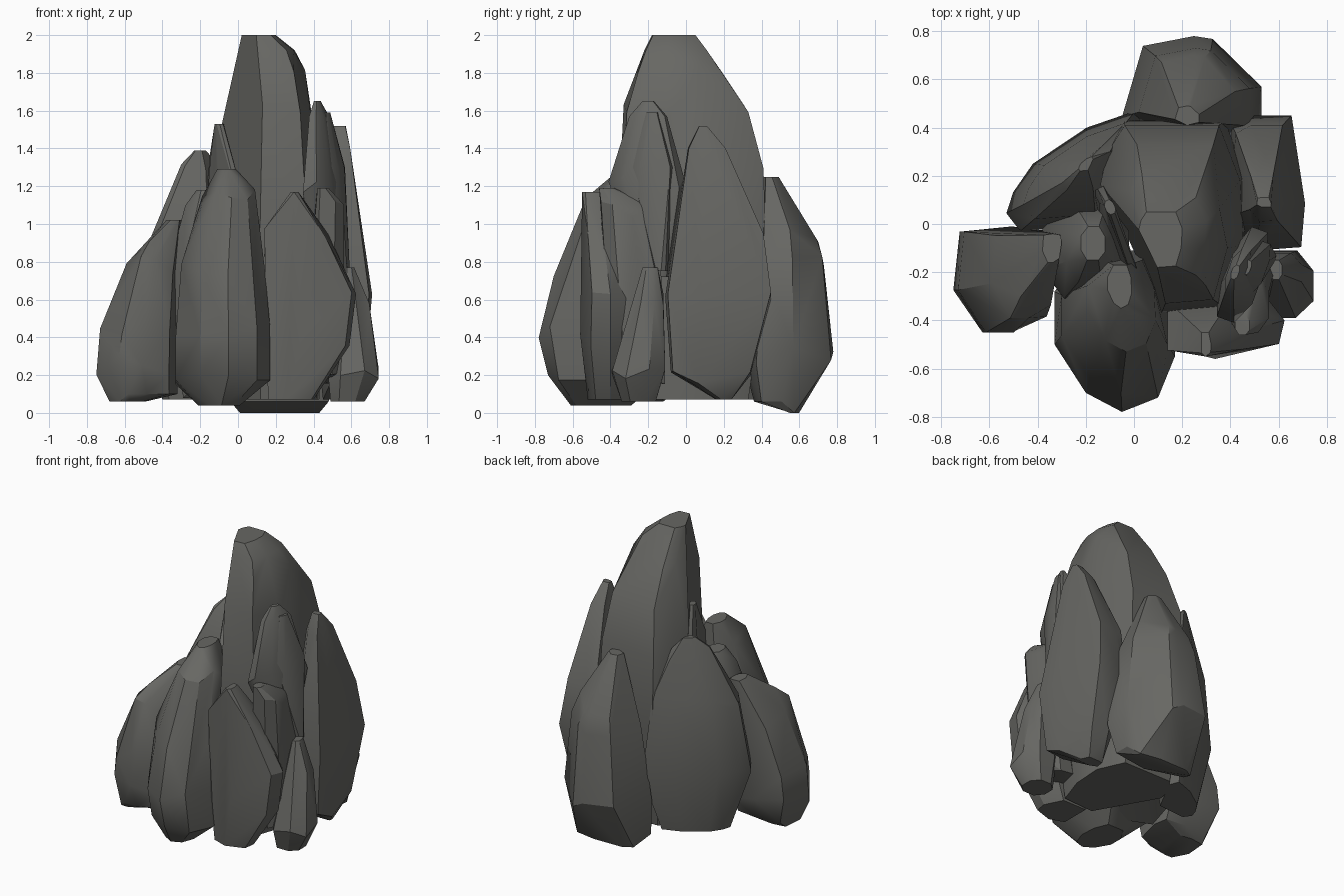
import bpy, bmesh, math, random

random.seed(7)
stone = bpy.data.materials.new("dark grey stone")
stone.diffuse_color = (0.135, 0.135, 0.125, 1)

OVAL = [(-1, -.4), (-1, .45), (-.4, 1), (.5, 1), (1, .4), (1, -.5), (.45, -1), (-.5, -1)]


def rock(name, outline, rings, yaw=0):
    """Faceted rock: hull of a plan outline (-1..1) scaled to rings (z, cx, cy, half x, half y)."""
    bm = bmesh.new()
    c, s = math.cos(math.radians(yaw)), math.sin(math.radians(yaw))
    for z, cx, cy, rx, ry in rings:
        for u, v in outline:
            x, y = u * rx, v * ry
            dz = random.uniform(-0.05, 0.05) if 0.1 < z < 1.9 and rx > 0.07 else 0
            bm.verts.new((cx + c * x - s * y, cy + s * x + c * y, z + dz))
    hull = bmesh.ops.convex_hull(bm, input=bm.verts[:])
    loose = {g for g in hull["geom_interior"] + hull["geom_unused"]
             if isinstance(g, bmesh.types.BMVert)}
    bmesh.ops.delete(bm, geom=list(loose), context="VERTS")
    bmesh.ops.dissolve_limit(bm, angle_limit=math.radians(7),
                             verts=bm.verts[:], edges=bm.edges[:])
    bmesh.ops.recalc_face_normals(bm, faces=bm.faces[:])
    me = bpy.data.meshes.new(name)
    bm.to_mesh(me)
    bm.free()
    me.materials.append(stone)
    ob = bpy.data.objects.new(name, me)
    bpy.context.collection.objects.link(ob)
    bpy.ops.object.select_all(action="DESELECT")
    ob.select_set(True)
    bpy.context.view_layer.objects.active = ob
    bpy.ops.object.shade_smooth_by_angle(angle=math.radians(28))


# Tall middle spire, cut away on its front left side
rock("central_spire",
     [(-.65, 1), (.7, 1), (1, .4), (.95, -.3), (.7, -.95), (-.15, -1), (-1, .35), (-.9, .7)], [
    (2.0, .11, -.065, .09, .115), (1.92, .155, -.055, .145, .165),
    (1.8, .16, -.03, .195, .235), (1.6, .165, 0, .235, .33),
    (1.25, .15, .03, .29, .38), (.8, .16, .03, .31, .40), (.07, .16, .03, .27, .30)])

# Large rocks around the spire
rock("back_rock",
     [(-1, -.4), (-.7, .83), (.03, 1), (.3, .95), (1, .12), (1, -.7), (0, -1)], [
    (1.25, .22, .45, .05, .04), (.95, .24, .53, .18, .17),
    (.8, .25, .54, .23, .19), (.3, .24, .54, .29, .24),
    (.06, .22, .49, .26, .13), (0, .22, .57, .21, .03)])
rock("right_rock",
     [(-.9, .85), (-.4, 1), (.65, 1), (1, -.3), (.9, -.95), (-.3, -1), (-1, -.5)], [
    (1.52, .54, .09, .03, .02), (1.4, .54, .11, .06, .10),
    (.95, .535, .18, .125, .23), (.62, .55, .17, .16, .28),
    (.2, .55, .13, .12, .21), (.07, .52, .2, .07, .04)])
rock("front_rock",
     [(1, -.3), (.72, -.82), (.12, -1), (-.48, -.76), (-1, -.15), (-1, .45), (-.5, 1),
      (.6, 1), (.95, .4)], [
    (1.29, -.06, -.26, .05, .09), (1.15, -.05, -.34, .14, .19),
    (.75, -.08, -.42, .22, .28), (.42, -.08, -.45, .25, .33),
    (.2, -.08, -.42, .25, .31), (.04, -.1, -.45, .11, .16)])
rock("front_right_rock",
     [(-1, -.7), (-.15, -1), (.9, -.65), (1, 0), (.5, 1), (-1, 1)], [
    (1.17, .30, -.5, .02, .05), (.93, .31, -.44, .17, .12),
    (.6, .39, -.40, .235, .15), (.4, .37, -.4, .22, .16),
    (.07, .28, -.4, .12, .12)])
rock("left_rock",
     [(-1, -.2), (-.88, .9), (.1, 1), (.9, .9), (1, .35), (.75, -.7), (.1, -1), (-.45, -1)], [
    (1.02, -.34, -.1, .04, .06), (.87, -.42, -.17, .11, .13),
    (.78, -.45, -.21, .14, .18), (.45, -.52, -.23, .21, .22),
    (.25, -.53, -.23, .22, .22), (.1, -.50, -.24, .18, .17), (.06, -.58, -.25, .1, .13)])
rock("back_left_rock",
     [(-1, -.7), (-.9, -.35), (-.62, .12), (.15, .72), (.85, 1), (1, .6), (.3, -.9), (-.8, -1)], [
    (1.39, -.2, .25, .03, .03), (1.28, -.2, .24, .1, .1),
    (.95, -.23, .22, .23, .2), (.5, -.24, .22, .29, .25),
    (.07, -.22, .2, .18, .16)])

# Thin slab leaning on the cut side of the spire
rock("left_slab", OVAL, [
    (1.53, -.10, .07, .02, .03), (1.35, -.10, .06, .03, .10),
    (1.05, -.06, -.08, .035, .24), (.3, -.08, -.1, .03, .2)], 24)

# Narrow rocks filling the gaps
rock("left_inner_rock", OVAL, [
    (1.18, -.17, -.08, .05, .07), (1.05, -.18, -.1, .10, .14),
    (.75, -.2, -.11, .18, .2), (.12, -.16, -.1, .13, .16)])
rock("right_inner_sliver", OVAL, [
    (1.65, .42, -.2, .015, .03), (1.57, .43, -.2, .04, .1),
    (1.2, .45, -.21, .08, .2), (.72, .46, -.15, .06, .06)], -20)
rock("right_outer_sliver", OVAL, [
    (1.59, .47, -.18, .015, .03), (1.3, .51, -.18, .04, .11),
    (.75, .55, -.13, .04, .03)], -20)
rock("right_middle_rock", OVAL, [
    (1.19, .45, -.42, .03, .04), (1.07, .48, -.33, .08, .12),
    (.72, .52, -.25, .06, .12), (.2, .45, -.25, .11, .14)])
rock("small_right_rock", OVAL, [
    (.77, .59, -.19, .025, .04), (.6, .61, -.2, .085, .08),
    (.4, .61, -.22, .115, .1), (.23, .61, -.25, .135, .14), (.06, .58, -.25, .09, .09)])
